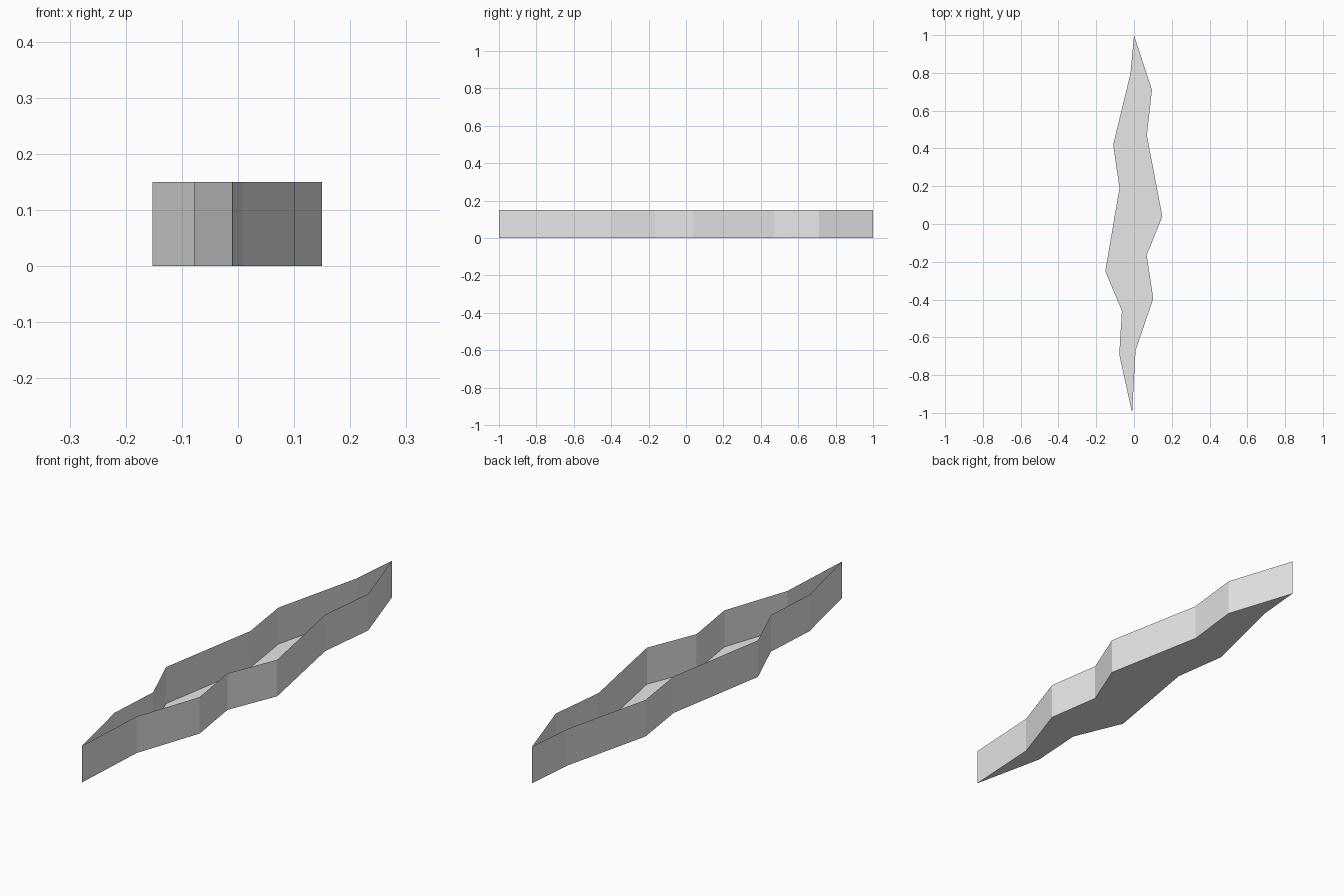
import bpy
import bmesh
from mathutils import Vector

cube = bpy.data.objects.get("Cube")
if cube:
    bpy.data.objects.remove(cube, do_unlink=True)

HEIGHT = 0.15

# Jagged outline, counter-clockwise from the front tip
LEFT_EDGE = [(-0.01, -1.0), (0.008, -0.67), (0.102, -0.395), (0.067, -0.165),
             (0.15, 0.04), (0.068, 0.47), (0.095, 0.71)]
RIGHT_EDGE = [(0.0, 1.0), (-0.018, 0.8), (-0.11, 0.42), (-0.077, 0.19),
              (-0.152, -0.25), (-0.064, -0.46), (-0.078, -0.69)]
OUTLINE = LEFT_EDGE + RIGHT_EDGE

# Plain light grey
grey = bpy.data.materials.new("light_grey")
grey.use_nodes = True
grey.diffuse_color = (0.8, 0.8, 0.8, 1)
grey.node_tree.nodes["Principled BSDF"].inputs["Base Color"].default_value = (0.8, 0.8, 0.8, 1)

# Open tray: flat floor with thin upright walls and no lid
bm = bmesh.new()
base = [bm.verts.new((x, y, 0)) for x, y in OUTLINE]
rim = [bm.verts.new(v.co + Vector((0, 0, HEIGHT))) for v in base]
bm.faces.new(base[::-1])
for i in range(len(base)):
    j = (i + 1) % len(base)
    bm.faces.new((base[i], base[j], rim[j], rim[i]))

# Split the concave floor into triangles
bmesh.ops.triangulate(bm, faces=[f for f in bm.faces if len(f.verts) > 4])

mesh = bpy.data.meshes.new("jagged_tray")
bm.to_mesh(mesh)
bm.free()
mesh.materials.append(grey)
tray = bpy.data.objects.new("jagged_tray", mesh)
bpy.context.collection.objects.link(tray)
